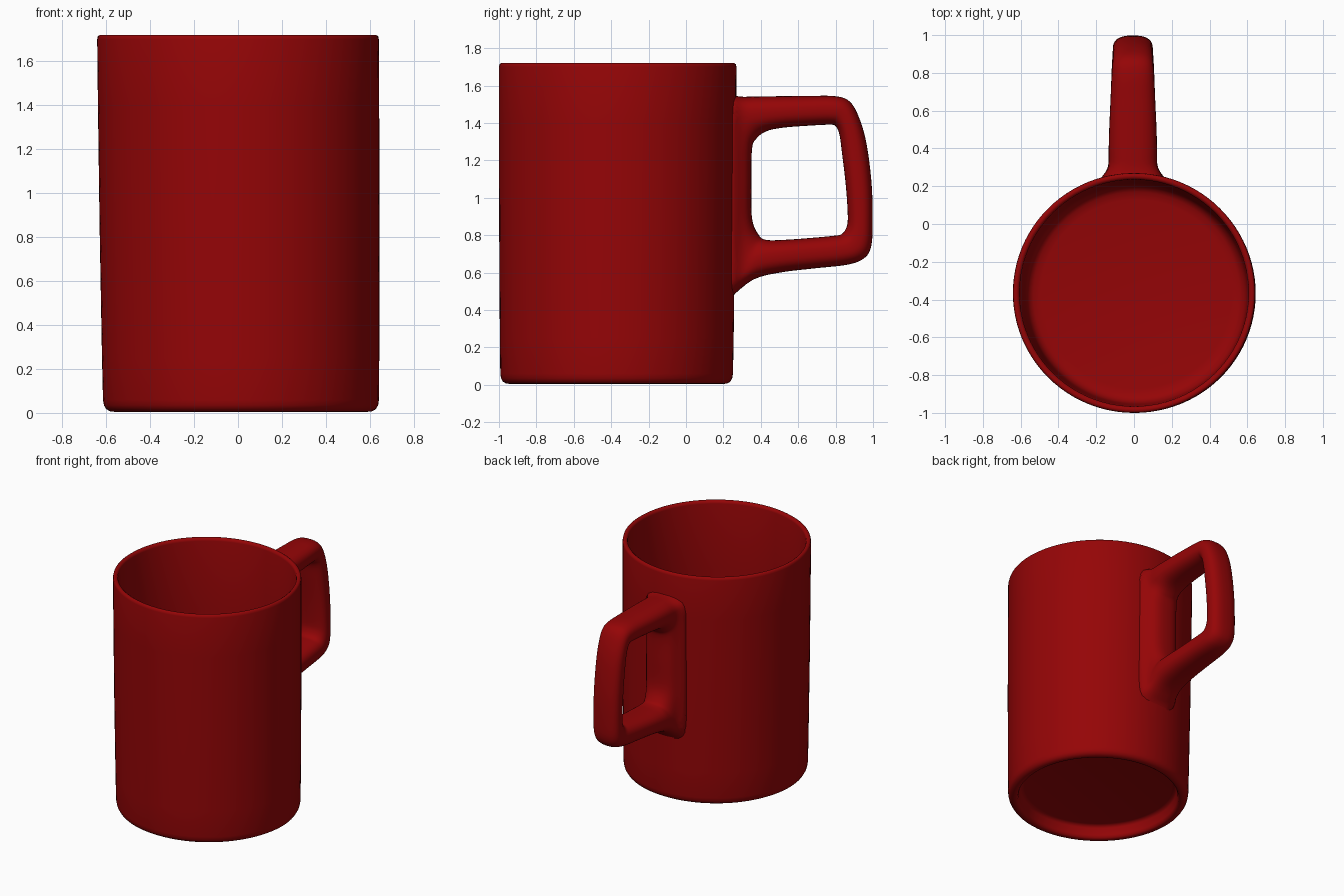
import bpy, bmesh, math

# Glaze: one dark red
red = bpy.data.materials.new("dark red glaze")
red.diffuse_color = (0.30, 0.0015, 0.002, 1.0)


def finish(name, bm, angle):
    bmesh.ops.recalc_face_normals(bm, faces=bm.faces)
    mesh = bpy.data.meshes.new(name)
    bm.to_mesh(mesh)
    bm.free()
    mesh.materials.append(red)
    ob = bpy.data.objects.new(name, mesh)
    bpy.context.collection.objects.link(ob)
    bpy.ops.object.select_all(action='DESELECT')
    bpy.context.view_layer.objects.active = ob
    ob.select_set(True)
    bpy.ops.object.shade_smooth_by_angle(angle=math.radians(angle))
    return ob


def skin(bm, a, b):
    for i in range(len(a)):
        j = (i + 1) % len(a)
        bm.faces.new((a[i], a[j], b[j], b[i]))


# Cup: lathed profile (radius, height) from base recess, over the rim, to the inner floor
profile = [
    (0.51, 0.10), (0.53, 0.096), (0.542, 0.08), (0.548, 0.03), (0.555, 0.012), (0.57, 0.005),
    (0.59, 0.007), (0.608, 0.017), (0.618, 0.035), (0.622, 0.06), (0.625, 0.25),
    (0.631, 0.85), (0.634, 1.40), (0.635, 1.70), (0.632, 1.714), (0.624, 1.72),
    (0.612, 1.719), (0.603, 1.712), (0.600, 1.70), (0.595, 1.20), (0.588, 0.50),
    (0.582, 0.24), (0.575, 0.20), (0.56, 0.175), (0.54, 0.162), (0.50, 0.155),
]
SEG = 96
bm = bmesh.new()
rings = []
for r, z in profile:
    cx = 0.014 * (1 - z / 1.72)              # the cup leans very slightly
    cy = -0.365 - 0.006 * (1 - z / 1.72)
    rings.append([bm.verts.new((cx + 1.01 * r * math.cos(2 * math.pi * i / SEG),
                                cy + r * math.sin(2 * math.pi * i / SEG), z))
                  for i in range(SEG)])
for a, b in zip(rings, rings[1:]):
    skin(bm, a, b)
bm.faces.new(rings[0])
bm.faces.new(rings[-1])
finish("cup", bm, 50)

# Handle: closed loop of sections (outer y, outer z, inner y, inner z, half width)
stations = [
    (0.18, 1.535, 0.375, 1.315, 0.128),
    (0.31, 1.540, 0.43, 1.356, 0.128),
    (0.48, 1.543, 0.52, 1.375, 0.125),
    (0.66, 1.545, 0.66, 1.386, 0.118),
    (0.80, 1.543, 0.77, 1.391, 0.112),
    (0.875, 1.515, 0.80, 1.383, 0.108),
    (0.925, 1.43, 0.82, 1.34, 0.106),
    (0.965, 1.29, 0.834, 1.24, 0.105),
    (0.992, 1.08, 0.855, 1.06, 0.105),
    (0.998, 0.88, 0.865, 0.90, 0.105),
    (0.99, 0.74, 0.857, 0.84, 0.106),
    (0.95, 0.675, 0.83, 0.805, 0.108),
    (0.86, 0.642, 0.78, 0.796, 0.112),
    (0.68, 0.622, 0.65, 0.784, 0.118),
    (0.50, 0.600, 0.52, 0.775, 0.125),
    (0.36, 0.563, 0.43, 0.775, 0.128),
    (0.19, 0.46, 0.39, 0.80, 0.128),
    (0.17, 0.72, 0.353, 0.89, 0.128),
    (0.17, 1.06, 0.35, 1.08, 0.128),
    (0.17, 1.32, 0.353, 1.26, 0.128),
]


def catmull(p0, p1, p2, p3, t):
    return 0.5 * (2 * p1 + (p2 - p0) * t + (2 * p0 - 5 * p1 + 4 * p2 - p3) * t * t
                  + (3 * p1 - p0 - 3 * p2 + p3) * t ** 3)


def power(v, e):
    return math.copysign(abs(v) ** e, v)


bm = bmesh.new()
sections = []
n, steps, sides = len(stations), 5, 40
for k in range(n):
    quad = [stations[(k + d) % n] for d in (-1, 0, 1, 2)]
    for s in range(steps):
        oy, oz, iy, iz, w = [catmull(*c, s / steps) for c in zip(*quad)]
        ring = []
        for i in range(sides):
            a = 2 * math.pi * i / sides
            u = 0.5 + 0.5 * power(math.cos(a), 0.8)      # 1 = outer, 0 = inner
            y = iy + (oy - iy) * u
            # flare into the cup, and stay buried inside the cup wall
            flare = min(max((0.32 - y) / 0.07, 0), 1) ** 2
            x = w * power(math.sin(a), 0.8) * (1 + 0.3 * flare)
            y = max(y, -0.366 + math.sqrt(0.618 ** 2 - x * x))
            ring.append(bm.verts.new((-0.006 + x, y, iz + (oz - iz) * u)))
        sections.append(ring)
for k in range(len(sections)):
    skin(bm, sections[k], sections[(k + 1) % len(sections)])
finish("handle", bm, 60)
